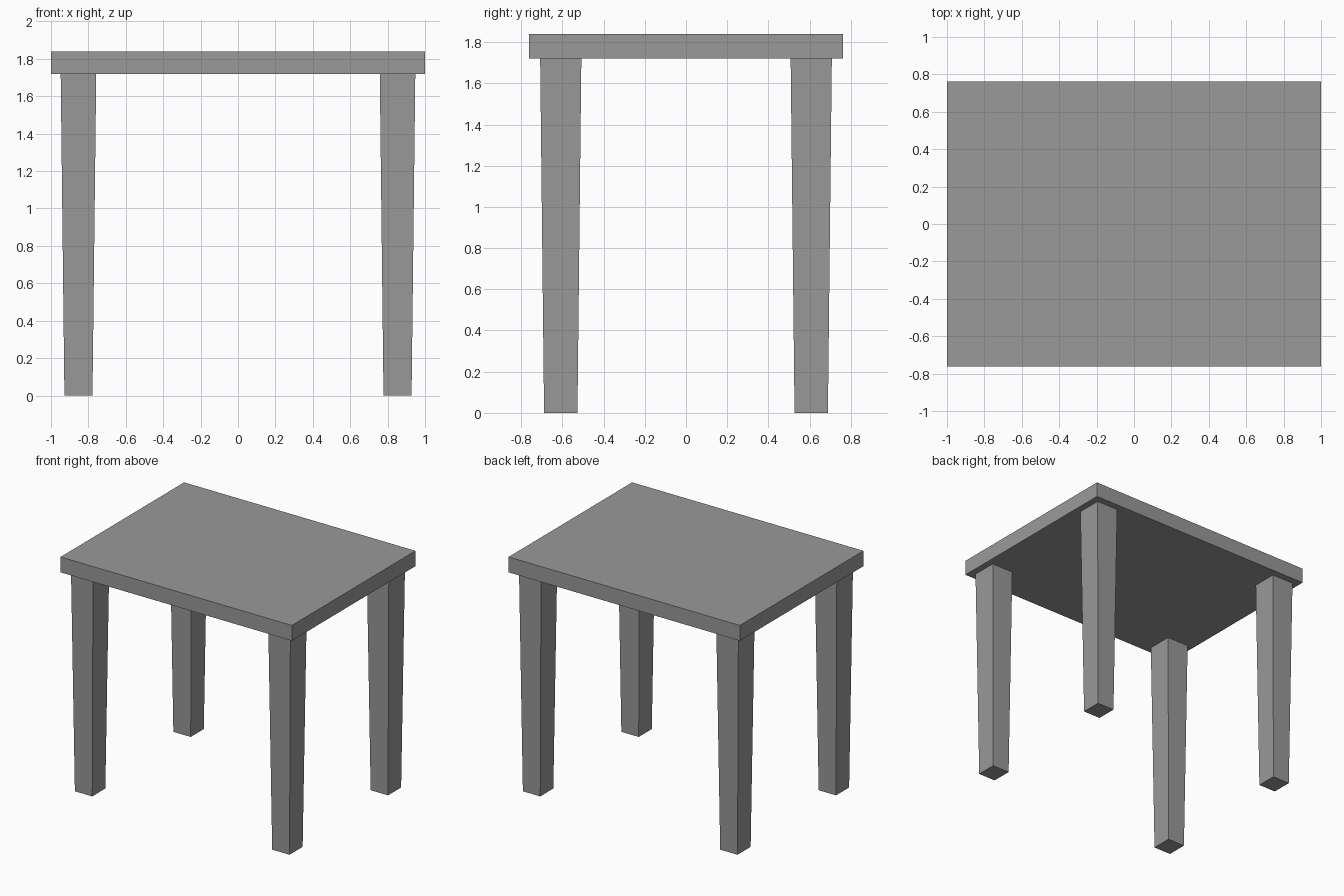
import bpy
import bmesh

cube = bpy.data.objects.get("Cube")
if cube:
    bpy.data.objects.remove(cube, do_unlink=True)

# One plain grey for the whole table
grey = bpy.data.materials.new("mid_grey")
grey.use_nodes = True
colour = (0.32, 0.32, 0.32, 1)
grey.diffuse_color = colour
grey.node_tree.nodes["Principled BSDF"].inputs["Base Color"].default_value = colour


def block(name, centre, top_half, bottom_half, z_low, z_high):
    """Box whose top and bottom may differ in size."""
    bm = bmesh.new()
    bmesh.ops.create_cube(bm, size=2)
    for v in bm.verts:
        half, z = (top_half, z_high) if v.co.z > 0 else (bottom_half, z_low)
        v.co = (v.co.x * half[0], v.co.y * half[1], z)
    mesh = bpy.data.meshes.new(name)
    bm.to_mesh(mesh)
    bm.free()
    mesh.materials.append(grey)
    obj = bpy.data.objects.new(name, mesh)
    obj.location = (centre[0], centre[1], 0)
    bpy.context.collection.objects.link(obj)
    return obj


# Table top
underside, height = 1.72, 1.84
block("table_top", (0, 0), (1, 0.763), (1, 0.763), underside, height)

# Four legs tapering towards the floor
for side, sx in (("left", 1), ("right", -1)):
    for end, sy in (("front", -1), ("back", 1)):
        block(f"{end}_{side}_leg", (sx * 0.853, sy * 0.608),
              (0.095, 0.1), (0.075, 0.081), 0, underside)
